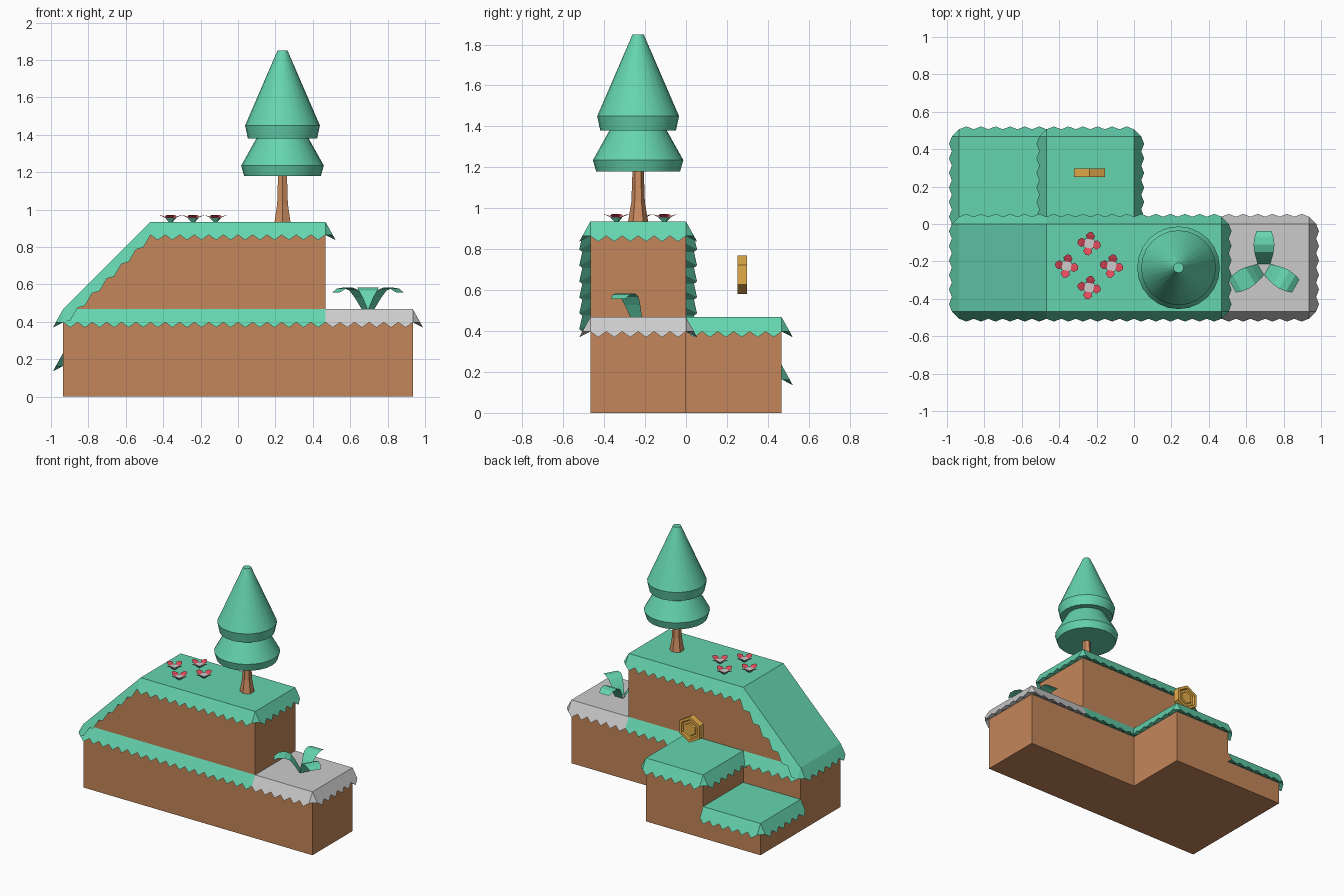
import bpy, bmesh
from math import cos, sin, pi, radians
from mathutils import Vector

if "Cube" in bpy.data.objects:
    bpy.data.objects.remove(bpy.data.objects["Cube"])

T = 0.4675  # tile size


def material(name, rgb):
    m = bpy.data.materials.new(name)
    m.diffuse_color = (*rgb, 1)
    m.use_nodes = True
    m.node_tree.nodes["Principled BSDF"].inputs["Base Color"].default_value = m.diffuse_color
    return m


GRASS = material("grass", (0.13, 0.66, 0.43))
DIRT = material("dirt", (0.55, 0.24, 0.10))
BARK = material("bark", (0.62, 0.27, 0.12))
GOLD = material("gold", (0.78, 0.42, 0.07))
RED = material("red", (0.78, 0.07, 0.11))


def mesh_object(name, verts, faces, mat=None, fix_normals=False):
    bm = bmesh.new()
    vs = [bm.verts.new(v) for v in verts]
    for f in faces:
        bm.faces.new([vs[i] for i in f])
    bmesh.ops.remove_doubles(bm, verts=bm.verts, dist=1e-5)
    if fix_normals:
        bmesh.ops.recalc_face_normals(bm, faces=bm.faces)
    me = bpy.data.meshes.new(name)
    bm.to_mesh(me)
    bm.free()
    ob = bpy.data.objects.new(name, me)
    bpy.context.collection.objects.link(ob)
    if mat:
        me.materials.append(mat)
    return ob


def tile(name, i, j, z0, z1, sides, mat=GRASS, slope=False):
    """Dirt block with a top cover and a toothed skirt on the listed sides."""
    xy = [(i, j), (i + 1, j), (i + 1, j + 1), (i, j + 1)]
    low = [Vector((x, y, z0)) * T for x, y in xy]
    top = [Vector((x, y, z0 if slope and x == i else z1)) * T for x, y in xy]
    walls = [(k, (k + 1) % 4, (k + 1) % 4 + 4, k + 4) for k in range(4)]
    if slope:  # the left wall has no height, front and back are triangles
        walls = [(0, 1, 5), (1, 2, 6, 5), (2, 3, 6)]
    mesh_object(name + "_dirt", low + top, [(3, 2, 1, 0)] + walls, DIRT)

    verts, faces = [], []

    def face(*pts):
        faces.append(range(len(verts), len(verts) + len(pts)))
        verts.extend(pts)

    face(*top)
    normals = [Vector(n) for n in ((0, -1, 0), (1, 0, 0), (0, 1, 0), (-1, 0, 0))]
    wall_drop = Vector((0, 0, -0.07))

    def hem(p, n, tip):
        return p + n * (0.054 if tip else 0.039) + Vector((0, 0, -0.098 if tip else -0.07))

    for k in range(4):
        if "FRBL"[k] not in sides:
            continue
        a, b, n = top[k], top[(k + 1) % 4], normals[k]
        for s in range(12):
            p, q = a.lerp(b, s / 12), a.lerp(b, (s + 1) / 12)
            lp, lq = hem(p, n, s % 2), hem(q, n, (s + 1) % 2)
            face(lp, lq, q, p)
            face(p + wall_drop, q + wall_drop, lq, lp)
        if "FRBL"[(k + 1) % 4] in sides:  # bevelled corner
            e, f = hem(b, n, 0), hem(b, normals[(k + 1) % 4], 0)
            face(e, f, b)
            face(b + wall_drop, f, e)
    mesh_object(name + "_cover", verts, faces, mat)


def lathe(name, profile, sides, mat, loc=(0, 0, 0), smooth=False, start=pi / 2):
    verts, faces = [], []
    for r, z in profile:
        for k in range(sides):
            a = start + 2 * pi * k / sides
            verts.append((r * cos(a), r * sin(a), z))
    for p in range(len(profile) - 1):
        for k in range(sides):
            m = (k + 1) % sides
            faces.append((p * sides + k, p * sides + m, (p + 1) * sides + m, (p + 1) * sides + k))
    ob = mesh_object(name, verts, faces, mat, True)
    ob.location = loc
    if smooth:
        bpy.ops.object.select_all(action="DESELECT")
        ob.select_set(True)
        bpy.context.view_layer.objects.active = ob
        bpy.ops.object.shade_smooth_by_angle(angle=radians(30))
    return ob


def blades(name, rows, angles, mat, loc):
    """Thin leaves; rows are (distance out, half width, height)."""
    verts, faces = [], []
    for deg in angles:
        c, s = cos(radians(deg)), sin(radians(deg))
        base = len(verts)
        for r, w, z in rows:
            verts += [(r * c - w * s, r * s + w * c, z), (r * c + w * s, r * s - w * c, z)]
        for k in range(base, base + 2 * len(rows) - 2, 2):
            faces.append((k, k + 1, k + 3, k + 2))
    mesh_object(name, verts, faces, mat).location = loc


# Terrain
tile("front_left", -2, -1, 0, 1, "FB")
tile("front_mid_left", -1, -1, 0, 1, "F")
tile("front_mid_right", 0, -1, 0, 1, "FB")
tile("stone_ledge", 1, -1, 0, 1, "FRB", mat=None)
tile("ramp", -2, -1, 1, 2, "FBL", slope=True)
tile("upper_left", -1, -1, 1, 2, "FB")
tile("upper_right", 0, -1, 1, 2, "FRB")
tile("back_low_step", -2, 0, 0, 0.5, "BL")
tile("back_high_step", -1, 0, 0, 1, "RBL")

# Tree
TREE = (0.238, -0.234, 0)
lathe("trunk", [(0, 0.935), (0.049, 0.935), (0.033, 1.03), (0.027, 1.2), (0, 1.2)], 6, BARK, TREE)
lathe("foliage", [(0, 1.18), (0.205, 1.18), (0.221, 1.235), (0.14, 1.38), (0.185, 1.38),
                  (0.2, 1.45), (0.027, 1.85), (0, 1.85)], 24, GRASS, TREE, smooth=True)

# Coin with recessed ring on both faces
half = [(0, 0.018), (0.045, 0.018), (0.05, 0.011), (0.068, 0.011), (0.074, 0.023), (0.095, 0.023)]
coin = lathe("coin", half + [(r, -z) for r, z in reversed(half)], 6, GOLD, (-0.238, 0.275, 0.675))
coin.rotation_euler.x = pi / 2

# Flowers
for n, (x, y) in enumerate([(-0.24, -0.105), (-0.36, -0.225), (-0.12, -0.225), (-0.24, -0.34)]):
    loc = (x, y, 2 * T)
    lathe(f"flower_cup_{n}", [(0, 0), (0.014, 0), (0.036, 0.02), (0, 0.02)], 4, GRASS, loc, start=radians(35))
    lathe(f"flower_centre_{n}", [(0, 0.019), (0.034, 0.019), (0.034, 0.023), (0, 0.023)], 4, None, loc, start=radians(35))
    blades(f"flower_petals_{n}", [(0.02, 0.014, 0.018), (0.043, 0.025, 0.03), (0.062, 0.009, 0.037)],
           [k * 90 - 10 for k in range(4)], RED, loc)

# Leafy plant on the stone ledge
blades("plant", [(0.02, 0.033, 0), (0.055, 0.044, 0.06), (0.085, 0.052, 0.1), (0.125, 0.056, 0.115),
                 (0.165, 0.05, 0.11), (0.196, 0.04, 0.09)], [90, 210, 330], GRASS, (0.695, -0.234, T))
